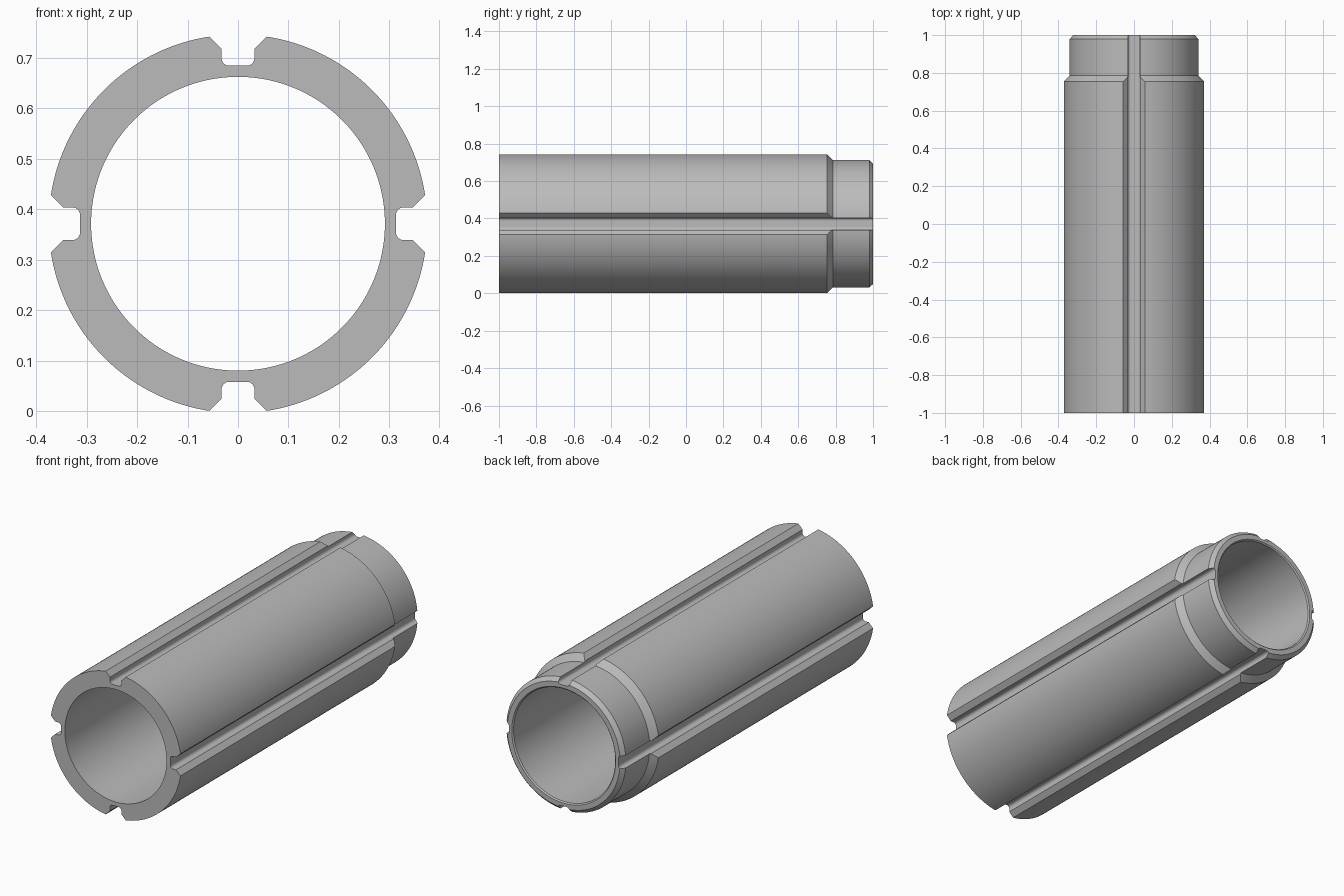
import bpy
import bmesh
from math import radians, pi, sin, cos
from mathutils import Matrix, Vector

cube = bpy.data.objects.get("Cube")
if cube:
    bpy.data.objects.remove(cube, do_unlink=True)

AXIS_Z = 0.371
SEGMENTS = 144

# Material
steel = bpy.data.materials.new("plain grey")
steel.use_nodes = True
grey = (0.5, 0.5, 0.5, 1)
steel.diffuse_color = grey
steel.node_tree.nodes["Principled BSDF"].inputs["Base Color"].default_value = grey


def add_object(name, bm):
    bmesh.ops.recalc_face_normals(bm, faces=bm.faces)
    mesh = bpy.data.meshes.new(name)
    bm.to_mesh(mesh)
    bm.free()
    mesh.materials.append(steel)
    obj = bpy.data.objects.new(name, mesh)
    obj.location.z = AXIS_Z
    bpy.context.collection.objects.link(obj)
    return obj


# Sleeve: closed wall section (radius, y) turned around the y axis
wall = [(0.291, -1), (0.375, -1), (0.375, 0.755), (0.342, 0.785),
        (0.342, 0.98), (0.323, 1), (0.297, 1), (0.291, 0.994)]
bm = bmesh.new()
rings = []
for s in range(SEGMENTS):
    a = 2 * pi * s / SEGMENTS
    rings.append([bm.verts.new((r * cos(a), y, r * sin(a))) for r, y in wall])
for s in range(SEGMENTS):
    near, far = rings[s], rings[(s + 1) % SEGMENTS]
    for i in range(len(wall)):
        j = (i + 1) % len(wall)
        bm.faces.new((near[i], near[j], far[j], far[i]))
sleeve = add_object("slotted_sleeve", bm)

# Slot section: rounded floor, straight walls, flared mouth
half, floor, fillet = 0.0325, 0.313, 0.015
side = [(half - fillet + fillet * sin(t), floor + fillet - fillet * cos(t))
        for t in [radians(15 * k) for k in range(7)]]
side += [(half, 0.346), (half + 0.074, 0.42)]
section = side + [(-u, r) for u, r in reversed(side)]

# Four slots cut along the full length
bm = bmesh.new()
for k in range(4):
    turn = Matrix.Rotation(k * pi / 2, 3, 'Y')
    face = bm.faces.new([bm.verts.new(turn @ Vector((u, -1.1, r))) for u, r in section])
    ext = bmesh.ops.extrude_face_region(bm, geom=[face], use_keep_orig=True)
    moved = [v for v in ext["geom"] if isinstance(v, bmesh.types.BMVert)]
    bmesh.ops.translate(bm, verts=moved, vec=(0, 2.2, 0))
cutter = add_object("slot_cutter", bm)
cutter.hide_render = True

cut = sleeve.modifiers.new("slots", 'BOOLEAN')
cut.operation = 'DIFFERENCE'
cut.solver = 'EXACT'
cut.object = cutter
bpy.ops.object.select_all(action='DESELECT')
sleeve.select_set(True)
bpy.context.view_layer.objects.active = sleeve
bpy.ops.object.modifier_apply(modifier=cut.name)
bpy.data.objects.remove(cutter, do_unlink=True)

# Smooth round walls with crisp edges
bpy.ops.object.shade_smooth_by_angle(angle=radians(20))
